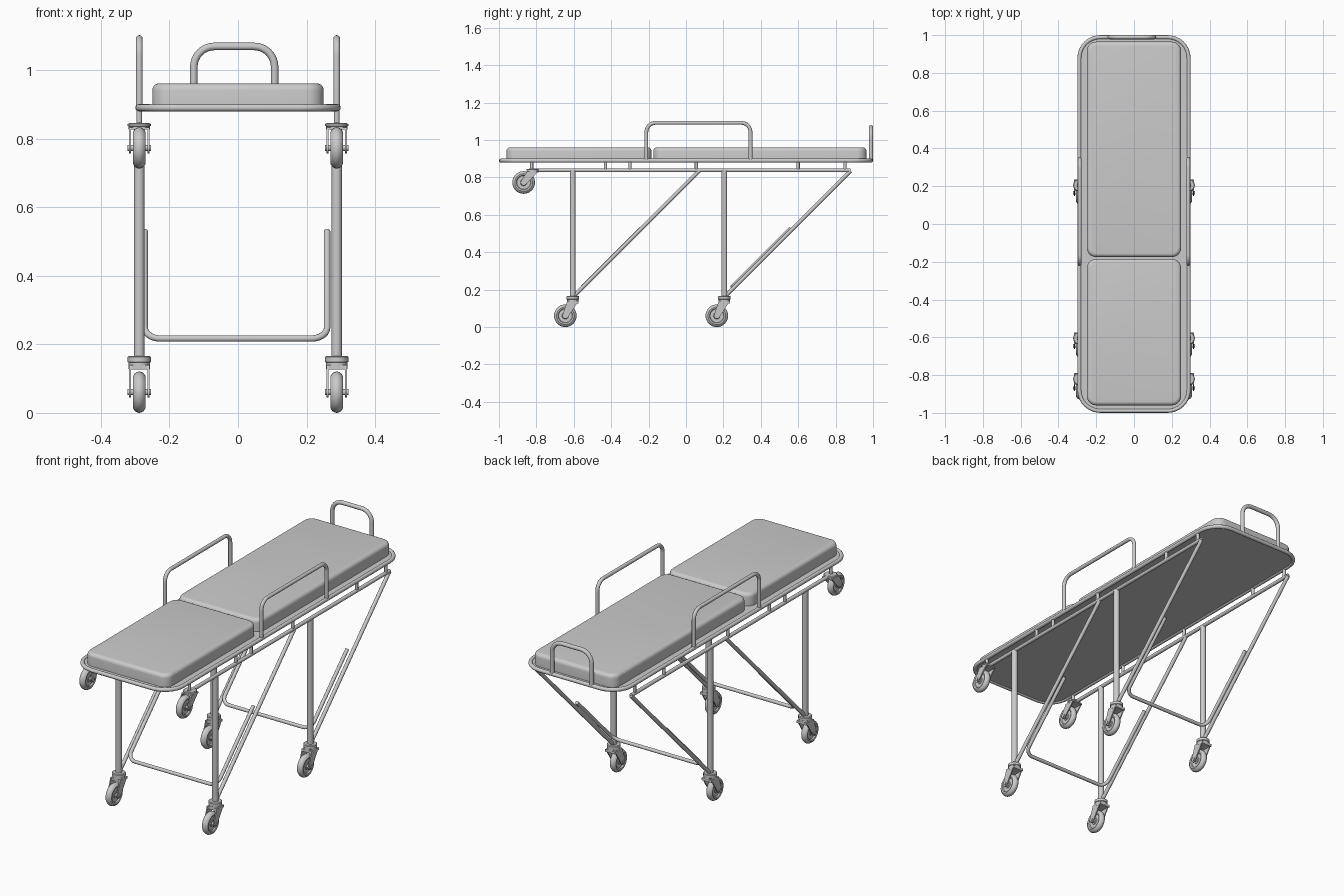
import bpy, bmesh, math
from mathutils import Vector, Matrix

if "Cube" in bpy.data.objects:
    bpy.data.objects.remove(bpy.data.objects["Cube"])

X = 0.288  # half spacing of legs and rails


def finish(name, bm, angle=35):
    bmesh.ops.remove_doubles(bm, verts=bm.verts, dist=1e-5)
    bmesh.ops.recalc_face_normals(bm, faces=bm.faces)
    me = bpy.data.meshes.new(name)
    bm.to_mesh(me)
    bm.free()
    ob = bpy.data.objects.new(name, me)
    bpy.context.collection.objects.link(ob)
    bpy.ops.object.select_all(action='DESELECT')
    ob.select_set(True)
    bpy.context.view_layer.objects.active = ob
    bpy.ops.object.shade_smooth_by_angle(angle=math.radians(angle))
    return ob


def fillet(points, r, cyclic=False, n=8):
    """Round the right-angled corners of a path."""
    pts = [Vector(p) for p in points]
    out = []
    for i, p in enumerate(pts):
        if not cyclic and i in (0, len(pts) - 1):
            out.append(p)
            continue
        u1 = (pts[i - 1] - p).normalized()
        u2 = (pts[(i + 1) % len(pts)] - p).normalized()
        c = p + (u1 + u2) * r
        for k in range(n + 1):
            t = math.pi / 2 * k / n
            out.append(c - r * (u2 * math.cos(t) + u1 * math.sin(t)))
    return out


def tube(name, points, r, corner=0, cyclic=False):
    pts = fillet(points, corner, cyclic) if corner else [Vector(p) for p in points]
    cu = bpy.data.curves.new(name, 'CURVE')
    cu.dimensions = '3D'
    cu.bevel_depth = r
    cu.bevel_resolution = 4
    cu.use_fill_caps = True
    sp = cu.splines.new('POLY')
    sp.points.add(len(pts) - 1)
    for q, p in zip(sp.points, pts):
        q.co = (*p, 1)
    sp.use_cyclic_u = cyclic
    tmp = bpy.data.objects.new(name + "_path", cu)
    bpy.context.collection.objects.link(tmp)
    bpy.context.view_layer.update()
    me = bpy.data.meshes.new_from_object(tmp.evaluated_get(bpy.context.evaluated_depsgraph_get()))
    bm = bmesh.new()
    bm.from_mesh(me)
    bpy.data.objects.remove(tmp)
    bpy.data.meshes.remove(me)
    return finish(name, bm, 50)


def prism(name, pts, vec, bevel=0):
    """Extrude an outline along vec, optionally rounding the far rim."""
    bm = bmesh.new()
    base = bm.faces.new([bm.verts.new(p) for p in pts])
    ext = bmesh.ops.extrude_face_region(bm, geom=[base], use_keep_orig=True)['geom']
    bmesh.ops.translate(bm, vec=vec, verts=[g for g in ext if isinstance(g, bmesh.types.BMVert)])
    if bevel:
        rim = [g for g in ext if isinstance(g, bmesh.types.BMEdge)]
        bmesh.ops.bevel(bm, geom=rim, offset=bevel, segments=5, profile=0.5, affect='EDGES')
    return finish(name, bm)


def rect(x, y0, y1, z, r):
    return fillet([(-x, y0, z), (x, y0, z), (x, y1, z), (-x, y1, z)], r, True)


def lathe(name, profile, centre, axis):
    """Spin (radius, offset) pairs about the X or Z axis."""
    bm = bmesh.new()
    vs = [bm.verts.new((r, 0, o)) for r, o in profile]
    es = [bm.edges.new(p) for p in zip(vs, vs[1:])]
    bmesh.ops.spin(bm, geom=vs + es, cent=(0, 0, 0), axis=(0, 0, 1),
                   angle=math.tau, steps=32, use_merge=True)
    if axis == 'X':
        bmesh.ops.rotate(bm, verts=bm.verts, matrix=Matrix.Rotation(math.pi / 2, 3, 'Y'))
    bmesh.ops.translate(bm, verts=bm.verts, vec=centre)
    return finish(name, bm)


def caster(name, x, top, wheel, h):
    """Swivel housing at top (y, z), fork down to the wheel centre (y, z)."""
    ty, tz = top
    wy, wz = wheel
    lathe(name + "_swivel", [(0, 0), (0.03, 0), (0.034, -0.003), (0.034, -h * 0.45), (0.031, -h * 0.5),
                             (0.031, -h), (0, -h)], (x, ty, tz), 'Z')
    # tyre with rounded tread and recessed hub
    half = [(0, 0.012), (0.016, 0.012), (0.018, 0.009), (0.036, 0.009), (0.039, 0.016),
            (0.047, 0.018), (0.055, 0.013), (0.059, 0.006)]
    prof = half + [(0.0605, 0)] + [(r, -o) for r, o in reversed(half)]
    lathe(name + "_wheel", prof, (x, wy, wz), 'X')
    lathe(name + "_axle", [(0, -0.034), (0.009, -0.034), (0.009, 0.034), (0, 0.034)], (x, wy, wz), 'X')
    # fork cheeks
    d = math.atan2(ty - wy, tz - h - wz)
    arc = [(wy + 0.016 * math.cos(a), wz + 0.016 * math.sin(a))
           for a in [math.pi - d + math.pi * k / 10 for k in range(11)]]
    zb = tz - h * 0.7
    outline = [(ty + 0.03, zb), (ty - 0.03, zb)] + arc
    for s in (-1, 1):
        prism(name + "_fork", [(x + s * 0.024, y, z) for y, z in outline], (s * 0.006, 0, 0))
    # fork crown
    prism(name + "_crown", [(x - 0.03, y, zb) for y in (ty - 0.03, ty + 0.03)] +
          [(x + 0.03, y, zb) for y in (ty + 0.03, ty - 0.03)], (0, 0, -h * 0.35))


# Bed frame and deck
tube("bed_frame", [(-0.289, -0.989, 0.89), (0.289, -0.989, 0.89), (0.289, 0.989, 0.89), (-0.289, 0.989, 0.89)],
     0.0105, 0.11, True)
prism("deck", rect(0.289, -0.989, 0.989, 0.886, 0.11), (0, 0, 0.008))

# Mattress pads
prism("foot_pad", rect(0.25, -0.96, -0.185, 0.893, 0.05), (0, 0, 0.068), 0.02)
prism("head_pad", rect(0.25, -0.175, 0.965, 0.893, 0.05), (0, 0, 0.068), 0.02)

# Push handle at the head end
tube("head_handle", [(-0.129, 0.989, 0.89), (-0.129, 0.989, 1.069), (0.107, 0.989, 1.069), (0.107, 0.989, 0.89)],
     0.011, 0.06)

for side, s in (("left", -1), ("right", 1)):
    x = s * X
    # Side guard, lower rail and spacers
    tube(side + "_side_guard", [(x, -0.212, 0.89), (x, -0.212, 1.092), (x, 0.345, 1.092), (x, 0.345, 0.89)],
         0.01, 0.05)
    tube(side + "_lower_rail", [(x, -0.84, 0.838), (x, 0.88, 0.838)], 0.01)
    for y in (-0.825, -0.43, -0.30, 0.055, 0.60, 0.85):
        tube(side + "_spacer", [(x, y, 0.835), (x, y, 0.89)], 0.0085)
    # Legs, diagonal braces and casters
    for end, y in (("front", -0.605), ("rear", 0.205)):
        tube(f"{side}_{end}_leg", [(x, y, 0.155), (x, y, 0.838)], 0.0155)
        tube(f"{side}_{end}_brace", [(x, y + 0.005, 0.165), (x, y + 0.675, 0.835)], 0.01)
        caster(f"{side}_{end}_caster", x, (y, 0.166), (y - 0.04, 0.0605), 0.038)
    caster(side + "_loading_caster", x, (-0.82, 0.845), (-0.868, 0.773), 0.018)

# U-shaped cross bars lying along the braces
for end, y in (("front", -0.605), ("rear", 0.195)):
    hi, lo = (y + 0.365, 0.53), (y + 0.052, 0.217)
    tube(end + "_cross_bar", [(-0.272, *hi), (-0.272, *lo), (0.26, *lo), (0.26, *hi)], 0.0095, 0.045)
